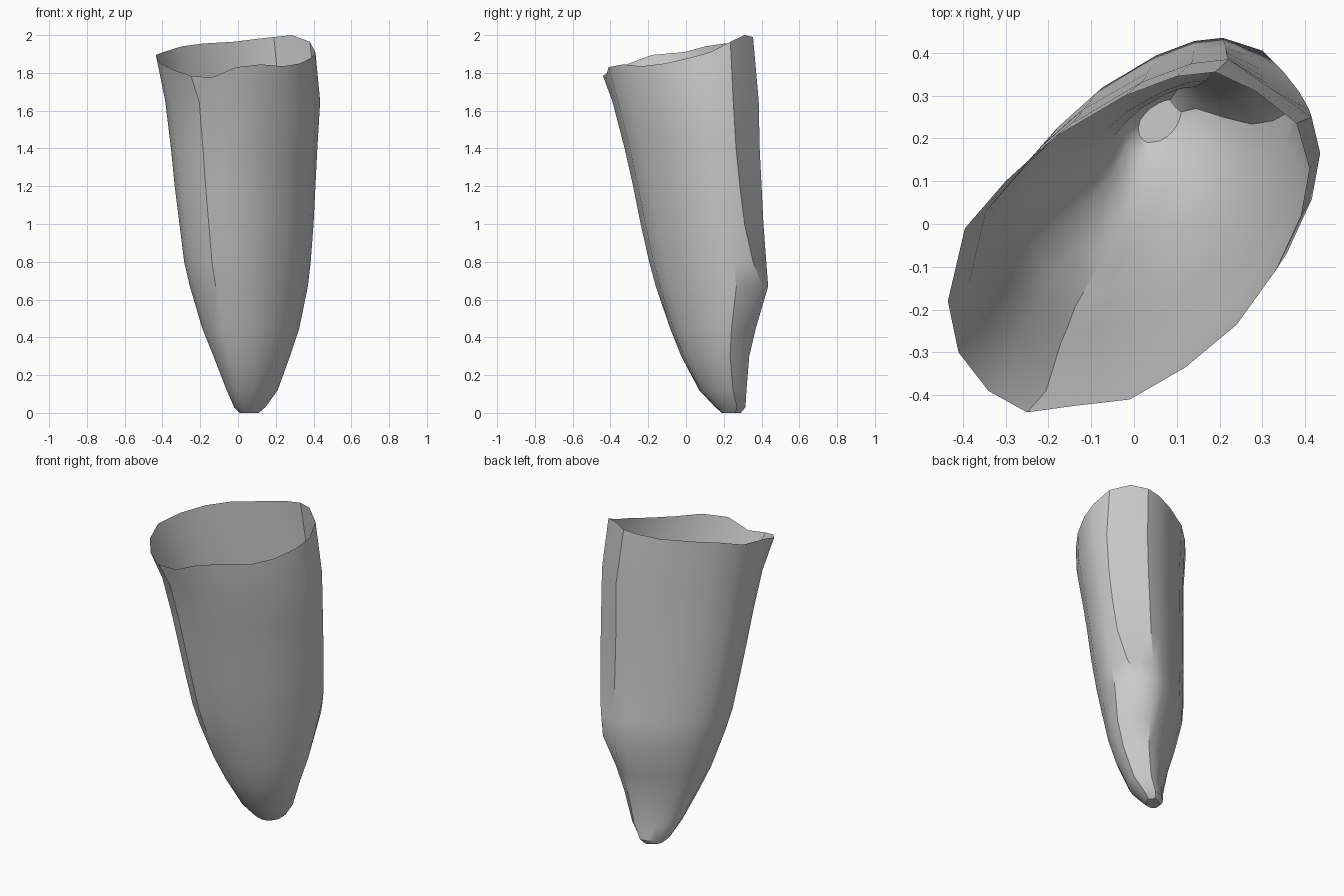
import bpy
import bmesh
import math

# Remove the default object
default = bpy.data.objects.get("Cube")
if default:
    bpy.data.objects.remove(default, do_unlink=True)

# Uneven open rim, counter-clockwise seen from above
RIM = [
    (-.435, -.18, 1.895), (-.41, -.3, 1.85), (-.34, -.39, 1.815),
    (-.25, -.44, 1.785), (-.14, -.425, 1.775), (-.01, -.41, 1.83),
    (.12, -.335, 1.845), (.24, -.235, 1.835), (.33, -.11, 1.85),
    (.39, .02, 1.88), (.41, .13, 1.91), (.38, .235, 1.965),
    (.285, .31, 2), (.19, .355, 1.99), (.1, .345, 1.98),
    (-.02, .3, 1.965), (-.19, .2, 1.955), (-.3, .1, 1.94),
    (-.395, -.01, 1.91),
]
CORNER = 11          # index of the ridge running down the back
PEAK = CORNER + 2    # index of the rearmost ridge

# Lower rings: height, x range, y range, ridge position
RINGS = [
    (1.65, (-.385, .435), (-.39, .385), (.415, .25)),
    (1.4, (-.355, .42), (-.325, .39), (.41, .265)),
    (1.2, (-.335, .41), (-.28, .4), (.4, .285)),
    (1, (-.31, .4), (-.24, .41), (.385, .31)),
    (.8, (-.285, .385), (-.195, .425), (.35, .355)),
    (.67, (-.255, .37), (-.16, .435), (.3, .405)),
    (.45, (-.19, .325), (-.085, .37), (.28, .305)),
    (.3, (-.13, .275), (-.025, .335), (.235, .285)),
    (.12, (-.06, .21), (.07, .32), (.185, .28)),
    (.03, (-.02, .145), (.155, .315), (.125, .285)),
    (0, (.01, .11), (.19, .29), (.095, .275)),
]


def remap(value, source, target):
    """Move a value from one range to another."""
    t = (value - source[0]) / (source[1] - source[0])
    return target[0] + t * (target[1] - target[0])


def value_range(axis):
    values = [point[axis] for point in RIM]
    return min(values), max(values)


def ring_points(height, x_range, y_range, ridge):
    """Fit the rim outline into a ring and place the back ridge."""
    points = [(remap(x, value_range(0), x_range),
               remap(y, value_range(1), y_range), height)
              for x, y, _ in RIM]
    points[CORNER] = (ridge[0], ridge[1], height)
    peak = points[PEAK]
    points[CORNER + 1] = ((ridge[0] + peak[0]) / 2,
                          (ridge[1] + peak[1]) / 2, height)
    return points


def bridge(bm, upper, lower):
    count = len(upper)
    for i in range(count):
        j = (i + 1) % count
        bm.faces.new((lower[i], lower[j], upper[j], upper[i]))


# Tapered shell, open at the top and closed at the tip
bm = bmesh.new()
upper = [bm.verts.new(point) for point in RIM]
for ring in RINGS:
    lower = [bm.verts.new(point) for point in ring_points(*ring)]
    bridge(bm, upper, lower)
    upper = lower
bm.faces.new(list(reversed(upper)))

mesh = bpy.data.meshes.new("tapered_shell")
bm.to_mesh(mesh)
bm.free()
shell = bpy.data.objects.new("tapered_shell", mesh)
bpy.context.collection.objects.link(shell)

# Plain grey material
grey = bpy.data.materials.new("light_grey")
grey.use_nodes = True
colour = (.6, .6, .6, 1)
grey.diffuse_color = colour
for node in grey.node_tree.nodes:
    if node.type == "BSDF_PRINCIPLED":
        node.inputs["Base Color"].default_value = colour
mesh.materials.append(grey)

# Smooth surface with sharp ridges
for other in bpy.context.selected_objects:
    other.select_set(False)
shell.select_set(True)
bpy.context.view_layer.objects.active = shell
bpy.ops.object.shade_smooth_by_angle(angle=math.radians(33))
